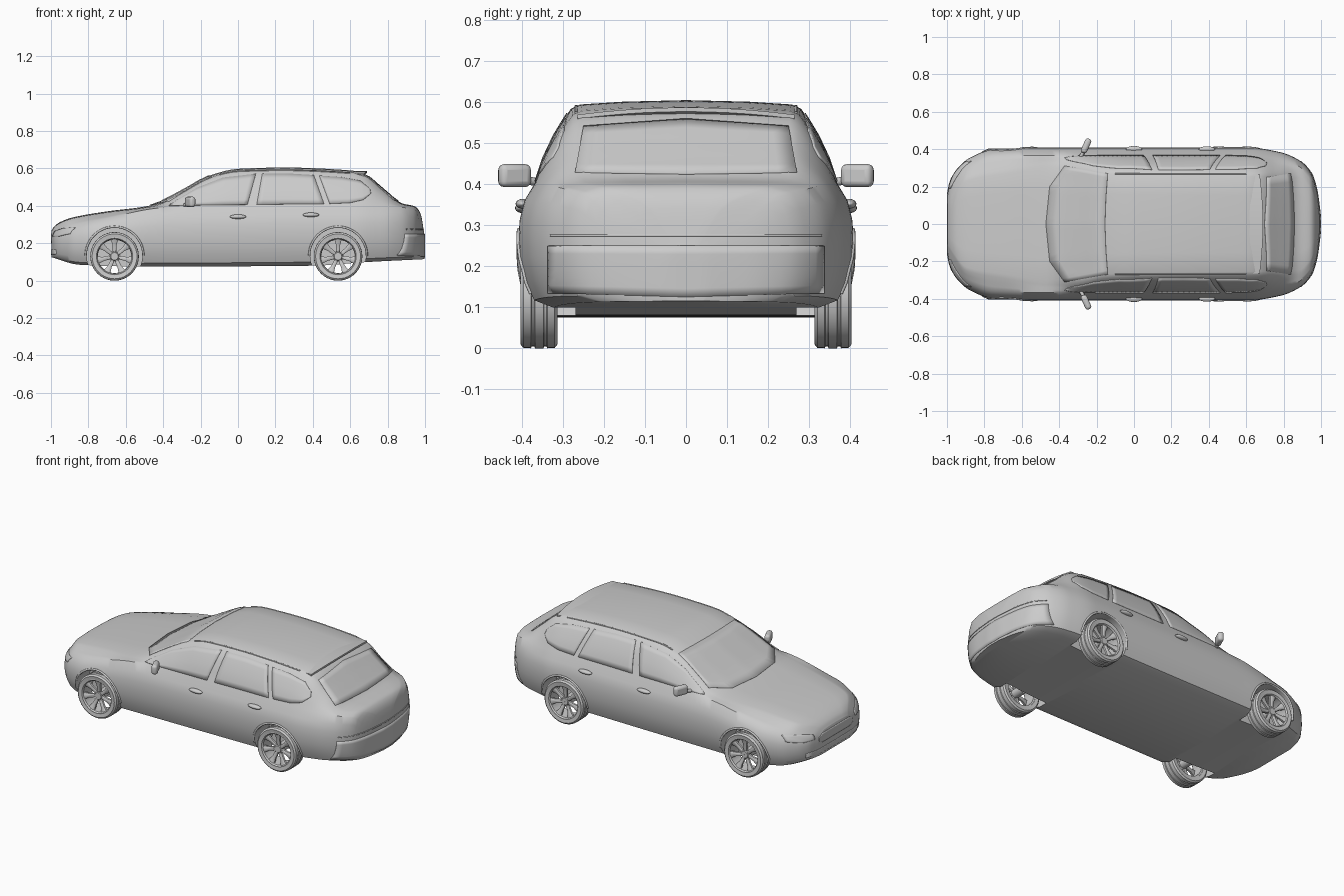
import bpy, bmesh, math
from mathutils import Vector
from mathutils.bvhtree import BVHTree

if "Cube" in bpy.data.objects:
    bpy.data.objects.remove(bpy.data.objects["Cube"])

grey = bpy.data.materials.new("plain_grey")
grey.use_nodes = True
grey.diffuse_color = (0.6, 0.6, 0.6, 1)
grey.node_tree.nodes["Principled BSDF"].inputs["Base Color"].default_value = (0.6, 0.6, 0.6, 1)


def finish(obj, angle=35):
    """Give the object its material and smooth shading."""
    obj.data.materials.clear()
    obj.data.materials.append(grey)
    bpy.ops.object.select_all(action="DESELECT")
    obj.select_set(True)
    bpy.context.view_layer.objects.active = obj
    bpy.ops.object.shade_smooth_by_angle(angle=math.radians(angle))
    return obj


def mesh_object(name, verts, faces):
    bm = bmesh.new()
    vs = [bm.verts.new(v) for v in verts]
    for f in faces:
        bm.faces.new([vs[i] for i in f])
    bmesh.ops.recalc_face_normals(bm, faces=bm.faces)
    mesh = bpy.data.meshes.new(name)
    bm.to_mesh(mesh)
    bm.free()
    obj = bpy.data.objects.new(name, mesh)
    bpy.context.collection.objects.link(obj)
    return obj


def skin(name, rings, loop=False):
    """Join closed rings of points; cap the ends, or loop round."""
    n, m = len(rings[0]), len(rings)
    faces = [(i * n + j, i * n + (j + 1) % n, (i + 1) % m * n + (j + 1) % n, (i + 1) % m * n + j)
             for i in range(m if loop else m - 1) for j in range(n)]
    if not loop:
        faces += [tuple(range(n)), tuple(range((m - 1) * n, m * n))]
    return mesh_object(name, [p for r in rings for p in r], faces)


def smooth_curve(*pts):
    """Monotone smooth function through the points."""
    d = [(b[1] - a[1]) / (b[0] - a[0]) for a, b in zip(pts, pts[1:])]
    m = [d[0]] + [2 * a * b / (a + b) if a * b > 0 else 0 for a, b in zip(d, d[1:])] + [d[-1]]

    def f(x):
        i = max(k for k in range(len(d)) if k == 0 or pts[k][0] <= x)
        h = pts[i + 1][0] - pts[i][0]
        t = (x - pts[i][0]) / h
        return ((1 + 2 * t) * (1 - t) ** 2 * pts[i][1] + t * (1 - t) ** 2 * h * m[i]
                + t * t * (3 - 2 * t) * pts[i + 1][1] + t * t * (t - 1) * h * m[i + 1])
    return f


# Body shape along its length
width = smooth_curve((-1, .17), (-.985, .235), (-.95, .295), (-.88, .355), (-.75, .4), (-.5, .408),
                     (.62, .408), (.78, .385), (.88, .345), (.95, .275), (.98, .19), (1, .05))
top = smooth_curve((-1, .27), (-.985, .292), (-.95, .316), (-.88, .34), (-.7, .371), (-.48, .4), (-.3, .483),
                   (-.15, .563), (0, .598), (.25, .605), (.6, .59), (.67, .575), (.78, .49), (.88, .414),
                   (.95, .397), (.98, .36), (1, .25))
bottom = smooth_curve((-1, .125), (-.85, .085), (-.5, .075), (.4, .08), (.7, .1), (1, .115))
belt = smooth_curve((-1, .24), (-.9, .29), (-.7, .335), (-.4, .39), (0, .4), (.5, .405), (.85, .395),
                    (.95, .375), (1, .235))
roof = smooth_curve((-1, .12), (-.9, .25), (-.7, .29), (-.45, .325), (-.3, .322), (-.15, .292), (.1, .283),
                    (.7, .275), (.88, .27), (.95, .2), (1, .03))
drop = smooth_curve((-1, .01), (-.5, .012), (-.38, .03), (0, .022), (.6, .02), (1, .005))


def section(x):
    w, t, lo, b, r, d = (f(x) for f in (width, top, bottom, belt, roof, drop))
    edge = max(t - d, b + .3 * (t - b))
    h = b - lo
    half = [(0, lo), (.8 * w, lo), (.92 * w, lo + .06 * h), (.965 * w, lo + .2 * h), (.995 * w, lo + .4 * h),
            (w, lo + .55 * h), (.995 * w, lo + .7 * h), (.965 * w, lo + .86 * h), (.9 * w, b)]
    bulge = .1 * (edge - b)
    for k in (1 / 3, 2 / 3):
        half.append((.9 * w + (r - .9 * w) * k + bulge / 2, b + (edge - b) * k))
    half += [(r, edge), (.92 * r, t - .5 * d), (.55 * r, t - .18 * d), (0, t)]
    ring = half + [(-y, z) for y, z in half[-2:0:-1]]
    return [(x * .996, y, z) for y, z in ring]


STATIONS = 90
body = skin("body", [section(-math.cos(math.pi * i / STATIONS)) for i in range(STATIONS + 1)])
surface = BVHTree.FromPolygons([v.co.copy() for v in body.data.vertices],
                               [tuple(p.vertices) for p in body.data.polygons])


def on_body(view, u, v):
    """Point of the body surface seen from one of the views."""
    origin = {"left": (u, 2, v), "right": (u, -2, v), "front": (-2, u, v),
              "rear": (2, u, v), "top": (u, v, 2)}[view]
    aim = {"left": (0, -1, 0), "right": (0, 1, 0), "front": (1, 0, 0),
           "rear": (-1, 0, 0), "top": (0, 0, -1)}[view]
    hit = surface.ray_cast(Vector(origin), Vector(aim))[0]
    return hit or surface.find_nearest(Vector(origin) + Vector(aim) * 1.6)[0]


def panel(name, view, lower, upper, rows=6, steps=6):
    """Thin plate lying on the body between two outlines."""
    def fine(line):
        pts = [Vector(a).lerp(Vector(b), k / steps) for a, b in zip(line, line[1:]) for k in range(steps)]
        return pts + [Vector(line[-1])]
    verts = []
    for a, b in zip(fine(lower), fine(upper)):
        verts += [on_body(view, *a.lerp(b, k / rows)) for k in range(rows + 1)]
    n = rows + 1
    faces = [(i * n + j, i * n + j + 1, (i + 1) * n + j + 1, (i + 1) * n + j)
             for i in range(len(verts) // n - 1) for j in range(rows)]
    obj = mesh_object(name, verts, faces)
    mod = obj.modifiers.new("thickness", "SOLIDIFY")
    mod.thickness, mod.offset = .007, 0
    return finish(obj)


def tube(name, pts, radius):
    data = bpy.data.curves.new(name, "CURVE")
    data.dimensions, data.bevel_depth, data.bevel_resolution = "3D", radius, 2
    line = data.splines.new("POLY")
    line.points.add(len(pts) - 1)
    for p, q in zip(line.points, pts):
        p.co = (*q, 1)
    data.use_fill_caps = True
    data.materials.append(grey)
    obj = bpy.data.objects.new(name, data)
    bpy.context.collection.objects.link(obj)


def rounded_box(name, loc, size, turn, bevel):
    bpy.ops.mesh.primitive_cube_add(size=1, location=loc, rotation=(0, 0, turn))
    obj = bpy.context.object
    obj.name, obj.scale = name, size
    bpy.ops.object.transform_apply(location=False, rotation=False, scale=True)
    mod = obj.modifiers.new("round", "BEVEL")
    mod.width, mod.segments = bevel, 3
    return finish(obj, 60)


def revolve(name, profile, x, y, side, n=40):
    """Ring turned about the wheel axle from (radius, outward) points."""
    angles = [2 * math.pi * i / n for i in range(n)]
    rings = [[(x + r * math.cos(a), y + side * o, .13 + r * math.sin(a)) for r, o in profile] for a in angles]
    return finish(skin(name, rings, loop=True))


TYRE = [(.1, .043), (.12, .046), (.129, .038), (.13, .02), (.126, .018), (.126, .012), (.13, .01),
        (.13, -.01), (.126, -.012), (.126, -.018), (.13, -.02), (.129, -.038), (.12, -.045), (.098, -.042)]
RIM = [(.102, .043), (.097, .044), (.091, .036), (.089, -.038), (.1, -.04)]
HUB = [(.001, .03), (.02, .03), (.026, .022), (.026, -.06), (.001, -.06)]
SPOKES = 7
AXLES = {"front": -.66, "rear": .535}

# Wheels and wheel arches
for end, x in AXLES.items():
    for label, side in (("left", 1), ("right", -1)):
        y = side * .358
        bpy.ops.mesh.primitive_cylinder_add(vertices=48, radius=.149, depth=.24, location=(x, side * .39, .134),
                                            rotation=(math.pi / 2, 0, 0))
        cutter = bpy.context.object
        cutter.hide_render = True
        mod = body.modifiers.new("arch", "BOOLEAN")
        mod.operation, mod.solver, mod.object = "DIFFERENCE", "EXACT", cutter
        bpy.context.view_layer.objects.active = body
        bpy.ops.object.modifier_apply(modifier=mod.name)
        bpy.data.objects.remove(cutter)

        tag = f"{end}_{label}"
        revolve(f"tyre_{tag}", TYRE, x, y, side)
        revolve(f"rim_{tag}", RIM, x, y, side)
        revolve(f"hub_{tag}", HUB, x, y, side, 20)
        for k in range(SPOKES):
            a = 2 * math.pi * k / SPOKES + math.pi / 2
            out, across = Vector((math.cos(a), 0, math.sin(a))), Vector((-math.sin(a), 0, math.cos(a)))
            rings = []
            for r, half, o in ((.016, .01, .026), (.06, .011, .03), (.094, .02, .038)):
                c = Vector((x, y, .13)) + out * r
                rings.append([c + across * half * s + Vector((0, side * (o - t), 0))
                              for s, t in ((-1, .004), (-.6, 0), (.6, 0), (1, .004), (1, .016), (-1, .016))])
            finish(skin(f"spoke_{tag}_{k}", rings))
        arc = [math.radians(5 * i) for i in range(37)]
        tube(f"arch_lip_{tag}", [on_body(label, x + .154 * math.cos(a), .134 + .154 * math.sin(a)) for a in arc], .006)
finish(body, 40)

# Side glass, handles, mirrors and roof rails
WINDOWS = {
    "front_window": ([(-.37, .4), (-.22, .403), (-.08, .405), (.05, .406)],
                     [(-.36, .408), (-.22, .495), (-.08, .55), (.095, .57)]),
    "rear_window": ([(.1, .407), (.28, .409), (.46, .41)], [(.13, .571), (.26, .572), (.405, .563)]),
    "quarter_window": ([(.49, .411), (.6, .416), (.67, .432), (.71, .465)],
                       [(.435, .56), (.55, .552), (.655, .532), (.705, .49)]),
}
for label, side in (("left", 1), ("right", -1)):
    for name, (lower, upper) in WINDOWS.items():
        panel(f"{name}_{label}", label, lower, upper)
    for name, x, z in (("front", 0, .342), ("rear", .39, .352)):
        spot = on_body(label, x, z)
        bpy.ops.mesh.primitive_uv_sphere_add(segments=20, ring_count=10, location=spot + Vector((0, side * .004, 0)))
        handle = bpy.context.object
        handle.name, handle.scale = f"{name}_handle_{label}", (.044, .016, .012)
        finish(handle, 60)
    rounded_box(f"mirror_{label}", (-.256, side * .418, .421), (.034, .082, .056), -.42 * side, .014)
    tube(f"mirror_stalk_{label}", [(-.29, side * .35, .402), (-.262, side * .4, .412)], .01)
    rail = [on_body("top", -.1 + .7 * i / 20, side * .268) for i in range(21)]
    tube(f"roof_rail_{label}", rail, .004)
    panel(f"headlamp_{label}", "front", [(side * .19, .235), (side * .27, .235), (side * .335, .25)],
          [(side * .19, .262), (side * .27, .278), (side * .335, .283)])

# Windscreen, tailgate, bumpers and grille
panel("windscreen", "top", [(-.37, -.31), (-.45, -.2), (-.47, 0), (-.45, .2), (-.37, .31)],
      [(-.14, -.27), (-.15, -.14), (-.155, 0), (-.15, .14), (-.14, .27)])
panel("tailgate_glass", "rear", [(-.27, .428), (0, .424), (.27, .428)], [(-.25, .54), (0, .558), (.25, .54)])
panel("rear_bumper", "rear", [(-.335, .135), (0, .125), (.335, .135)], [(-.335, .25), (0, .25), (.335, .25)], steps=16)
panel("grille", "front", [(-.16, .215), (-.13, .2), (.13, .2), (.16, .215)],
      [(-.16, .235), (-.13, .252), (.13, .252), (.16, .235)])
panel("lower_intake", "front", [(-.25, .142), (0, .138), (.25, .142)], [(-.25, .168), (0, .165), (.25, .168)])
tube("tailgate_seam", [on_body("rear", .033 * i, .275) for i in range(-10, 11)], .003)

# Roof spoiler
LIP = [(.57, .587), (.69, .587), (.69, .577), (.63, .56)]
finish(skin("roof_spoiler", [[(x - .25 * y * y, y, z - .25 * y * y) for x, z in LIP]
                             for y in (.053 * i for i in range(-5, 6))]))
